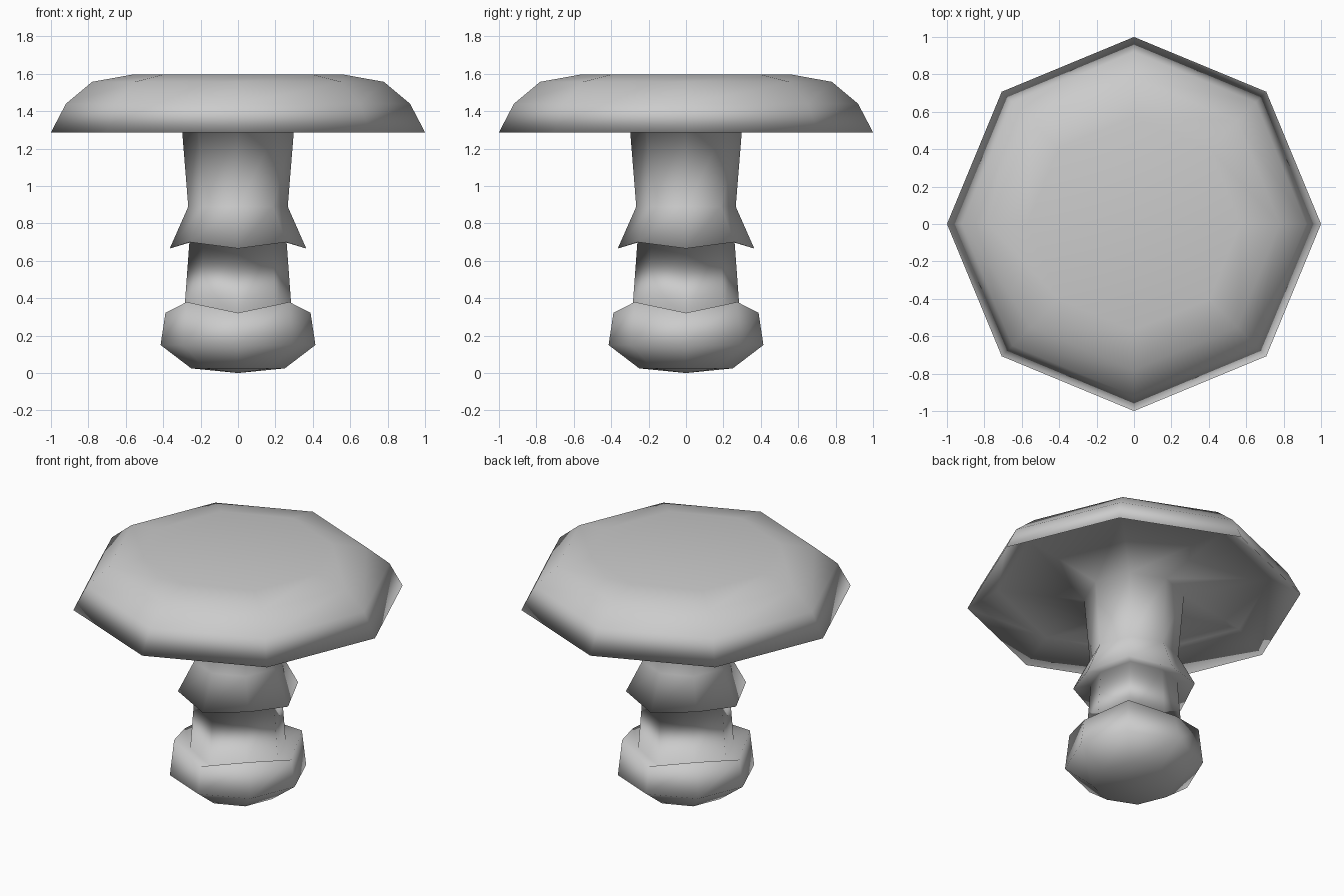
import bpy, bmesh
from math import sin, cos, pi

if "Cube" in bpy.data.objects:
    bpy.data.objects.remove(bpy.data.objects["Cube"])

SIDES = 8


def lathe(name, profile):
    """Revolve (radius, z, lift of the diagonal corners) into one smooth skin."""
    bm = bmesh.new()
    rings = []
    for r, z, lift in profile:
        ring = []
        for i in range(SIDES):
            a = 2 * pi * i / SIDES
            ring.append(bm.verts.new((r * cos(a), r * sin(a), z + lift * (i % 2))))
        rings.append(ring)
    for low, high in zip(rings, rings[1:]):
        for i in range(SIDES):
            j = (i + 1) % SIDES
            bm.faces.new((low[i], low[j], high[j], high[i]))
    # rounded foot and flat cap top
    foot = bm.verts.new((0, 0, 0))
    for i in range(SIDES):
        bm.faces.new((foot, rings[0][(i + 1) % SIDES], rings[0][i]))
    bm.faces.new(rings[-1])
    for f in bm.faces:
        f.smooth = True
    mesh = bpy.data.meshes.new(name)
    bm.to_mesh(mesh)
    bm.free()
    obj = bpy.data.objects.new(name, mesh)
    bpy.context.collection.objects.link(obj)
    return obj


# bulb and its wavy cup rim
bulb = [(0.25, 0.025, 0), (0.414, 0.15, 0), (0.388, 0.322, 0.058)]
# stem with hanging skirt
stem = [(0.29, 0.29, 0.03), (0.26, 0.70, 0.02), (0.365, 0.666, 0.034),
        (0.266, 0.89, 0), (0.30, 1.31, 0)]
# cap: hollow underside, rim, shoulder, crown
cap = [(0.82, 1.40, 0), (1.0, 1.287, 0), (0.92, 1.44, 0), (0.78, 1.557, 0),
       (0.57, 1.595, 0)]

lathe("mushroom", bulb + stem + cap)
